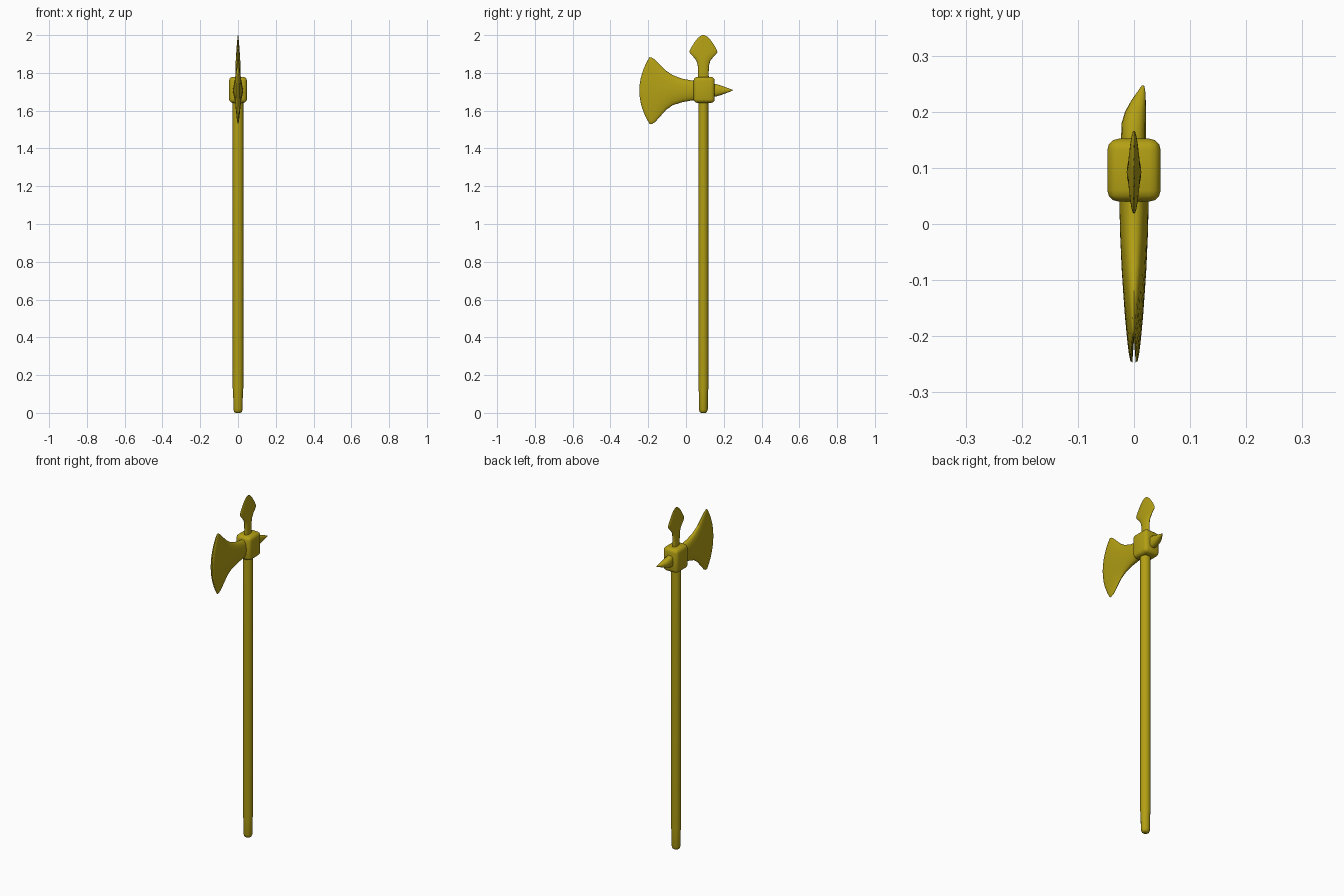
import bpy, bmesh, math
from mathutils import Vector

gold = bpy.data.materials.new("olive_gold")
gold.diffuse_color = (0.45, 0.35, 0.007, 1)


def finish(name, bm, angle=40):
    bmesh.ops.recalc_face_normals(bm, faces=bm.faces)
    me = bpy.data.meshes.new(name)
    bm.to_mesh(me)
    bm.free()
    me.materials.append(gold)
    ob = bpy.data.objects.new(name, me)
    bpy.context.collection.objects.link(ob)
    bpy.ops.object.select_all(action='DESELECT')
    ob.select_set(True)
    bpy.context.view_layer.objects.active = ob
    bpy.ops.object.shade_smooth_by_angle(angle=math.radians(angle))
    return ob


def loft(name, stations, point, n=24, angle=50):
    """Skin rings; point(station, c, s) places each point of a unit circle."""
    bm = bmesh.new()
    rings = []
    for st in stations:
        rings.append([bm.verts.new(point(st, math.cos(2 * math.pi * i / n),
                                         math.sin(2 * math.pi * i / n))) for i in range(n)])
    for a, b in zip(rings, rings[1:]):
        for i in range(n):
            j = (i + 1) % n
            bm.faces.new((a[i], a[j], b[j], b[i]))
    bm.faces.new(rings[0])
    bm.faces.new(rings[-1])
    return finish(name, bm, angle)


def soft(v, p):
    return math.copysign(abs(v) ** p, v)


YC, ZC = 0.092, 1.708

# long shaft with rounded foot: (z, radius)
loft("shaft", [(0, 0.013), (0.005, 0.020), (0.018, 0.0245), (0.11, 0.0255), (0.13, 0.028), (1.68, 0.028)],
     lambda s, c, k: (s[1] * c, YC + s[1] * 0.95 * k, s[0]), 16)

# socket block
bm = bmesh.new()
bmesh.ops.create_cube(bm, size=1)
for v in bm.verts:
    v.co = Vector((v.co.x * 0.095, YC + 0.004 + v.co.y * 0.112, 1.71 + v.co.z * 0.138))
bmesh.ops.bevel(bm, geom=bm.edges[:], offset=0.02, segments=3, profile=0.5, affect='EDGES')
finish("socket", bm)

# axe blade: (y at the corners, lower z, upper z, half thickness, forward bow)
axe = [(0.07, 1.655, 1.758, 0.026, 0), (0.03, 1.654, 1.760, 0.026, 0),
       (-0.02, 1.645, 1.769, 0.0245, 0.004), (-0.07, 1.629, 1.788, 0.022, 0.010),
       (-0.105, 1.605, 1.811, 0.019, 0.020), (-0.135, 1.571, 1.840, 0.016, 0.032),
       (-0.165, 1.538, 1.870, 0.012, 0.043), (-0.18, 1.530, 1.881, 0.0095, 0.049),
       (-0.192, 1.530, 1.883, 0.0065, 0.052), (-0.195, 1.533, 1.880, 0.003, 0.052)]
loft("axe_blade", axe,
     lambda s, c, k: (s[3] * soft(k, 0.8), s[0] - s[4] * (1 - c * c),
                      (s[1] + s[2]) / 2 + c * (s[2] - s[1]) / 2), 32)

# leaf-shaped top blade: (z, half width, half thickness)
leaf = [(1.76, 0.029, 0.013), (1.80, 0.028, 0.013), (1.84, 0.030, 0.013),
        (1.865, 0.037, 0.012), (1.885, 0.053, 0.011), (1.90, 0.068, 0.010),
        (1.91, 0.074, 0.009), (1.918, 0.073, 0.0085), (1.94, 0.061, 0.007),
        (1.965, 0.045, 0.005), (1.985, 0.029, 0.003), (1.995, 0.016, 0.002), (2.0, 0.005, 0.001)]
loft("top_blade", leaf, lambda s, c, k: (s[2] * k, YC + s[1] * c, s[0]))

# rear spike, curving to one side: (y, x min, x max, half height)
spike = [(0.13, -0.023, 0.021, 0.035), (0.155, -0.023, 0.021, 0.034), (0.18, -0.022, 0.021, 0.027),
         (0.20, -0.016, 0.021, 0.020), (0.22, -0.005, 0.021, 0.012),
         (0.237, 0.007, 0.020, 0.006), (0.247, 0.014, 0.018, 0.002)]
loft("rear_spike", spike,
     lambda s, c, k: ((s[1] + s[2]) / 2 + (s[2] - s[1]) / 2 * soft(c, 0.8), s[0],
                      ZC + s[3] * soft(k, 0.8)), 16)
